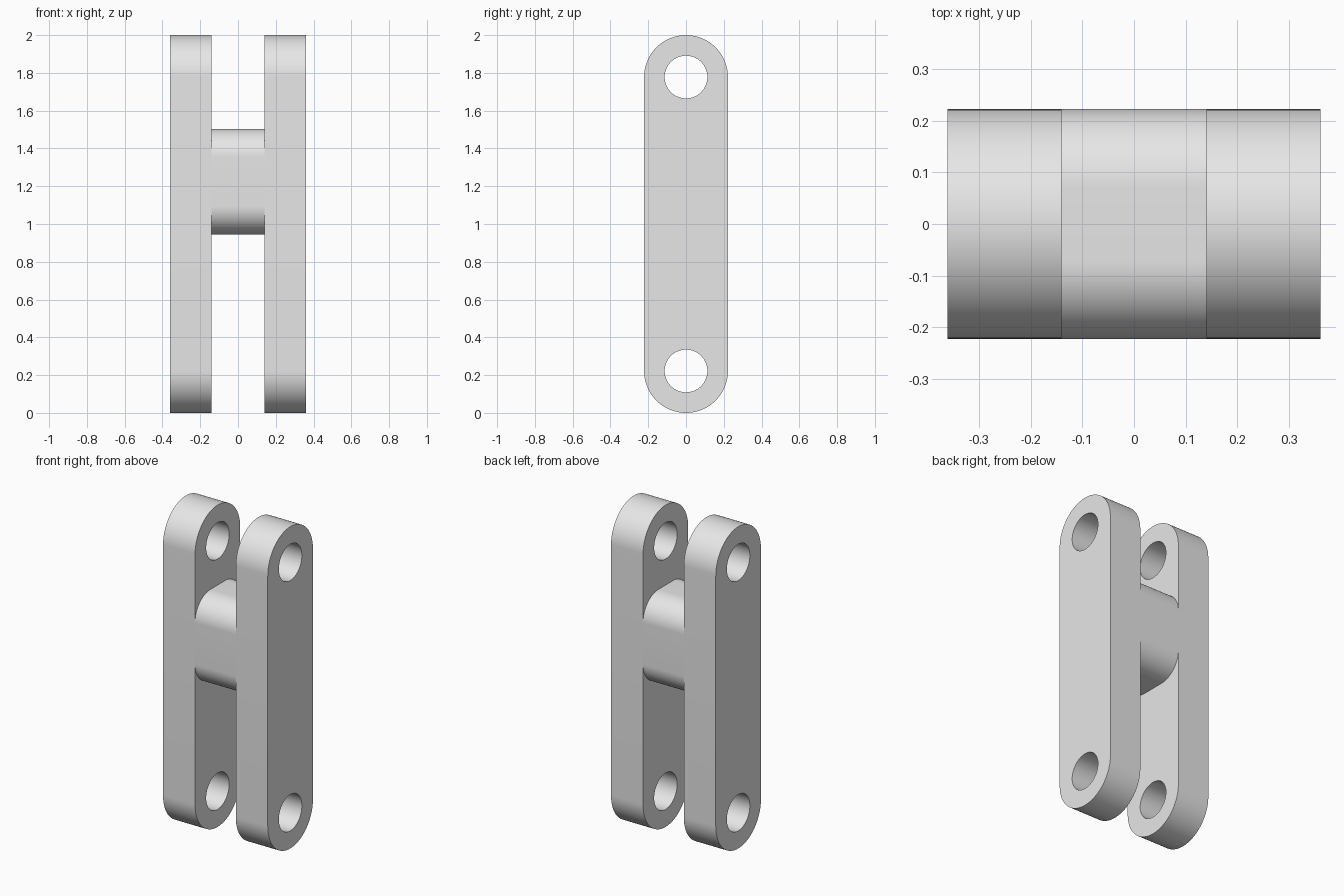
import bpy, bmesh
from math import sin, cos, pi, radians

cube = bpy.data.objects.get("Cube")
if cube:
    bpy.data.objects.remove(cube, do_unlink=True)

WIDTH = 0.222            # half width, also the plate end radius
HOLE = 0.113
LOW, HIGH = WIDTH, 2 - WIDTH
INNER, OUTER = 0.14, 0.36

grey = bpy.data.materials.new("grey metal")
grey.use_nodes = True
grey.diffuse_color = (0.8, 0.8, 0.8, 1)
grey.node_tree.nodes["Principled BSDF"].inputs["Base Color"].default_value = (0.8, 0.8, 0.8, 1)


def arc(y, z, radius, start, sweep, steps):
    """Points of an arc in the side plane, angles in degrees."""
    angles = [radians(start + sweep * i / steps) for i in range(steps + 1)]
    return [(y + radius * cos(a), z + radius * sin(a)) for a in angles]


def extrude_profile(name, loops, x0, x1):
    """Fill closed loops (outline plus holes) and extrude them along x."""
    bm = bmesh.new()
    edges = []
    for loop in loops:
        verts = [bm.verts.new((x0, y, z)) for y, z in loop]
        edges += [bm.edges.new((verts[i - 1], v)) for i, v in enumerate(verts)]
    bmesh.ops.triangle_fill(bm, edges=edges, use_beauty=True)
    side = bmesh.ops.extrude_face_region(bm, geom=bm.faces[:], use_keep_orig=True)
    moved = [g for g in side["geom"] if isinstance(g, bmesh.types.BMVert)]
    bmesh.ops.translate(bm, verts=moved, vec=(x1 - x0, 0, 0))
    bmesh.ops.recalc_face_normals(bm, faces=bm.faces[:])
    mesh = bpy.data.meshes.new(name)
    bm.to_mesh(mesh)
    bm.free()
    mesh.materials.append(grey)
    obj = bpy.data.objects.new(name, mesh)
    bpy.context.collection.objects.link(obj)
    bpy.ops.object.select_all(action='DESELECT')
    obj.select_set(True)
    bpy.context.view_layer.objects.active = obj
    bpy.ops.object.shade_smooth_by_angle(angle=radians(30))
    return obj


# Side plates: round-ended bars with a pin hole at each end
outline = arc(0, HIGH, WIDTH, 0, 180, 48) + arc(0, LOW, WIDTH, 180, 180, 48)
holes = [arc(0, z, HOLE, 0, 360, 64)[:-1] for z in (LOW, HIGH)]
extrude_profile("left_plate", [outline] + holes, INNER, OUTER)
extrude_profile("right_plate", [outline] + holes, -OUTER, -INNER)

# Bridge: block with rounded long edges, joining the plates
BOTTOM, TOP, ROUND = 0.945, 1.503, 0.15
dy = WIDTH - ROUND
corners = [(dy, TOP - ROUND), (-dy, TOP - ROUND), (-dy, BOTTOM + ROUND), (dy, BOTTOM + ROUND)]
section = []
for i, (y, z) in enumerate(corners):
    section += arc(y, z, ROUND, 90 * i, 90, 24)
extrude_profile("bridge", [section], -INNER, INNER)
